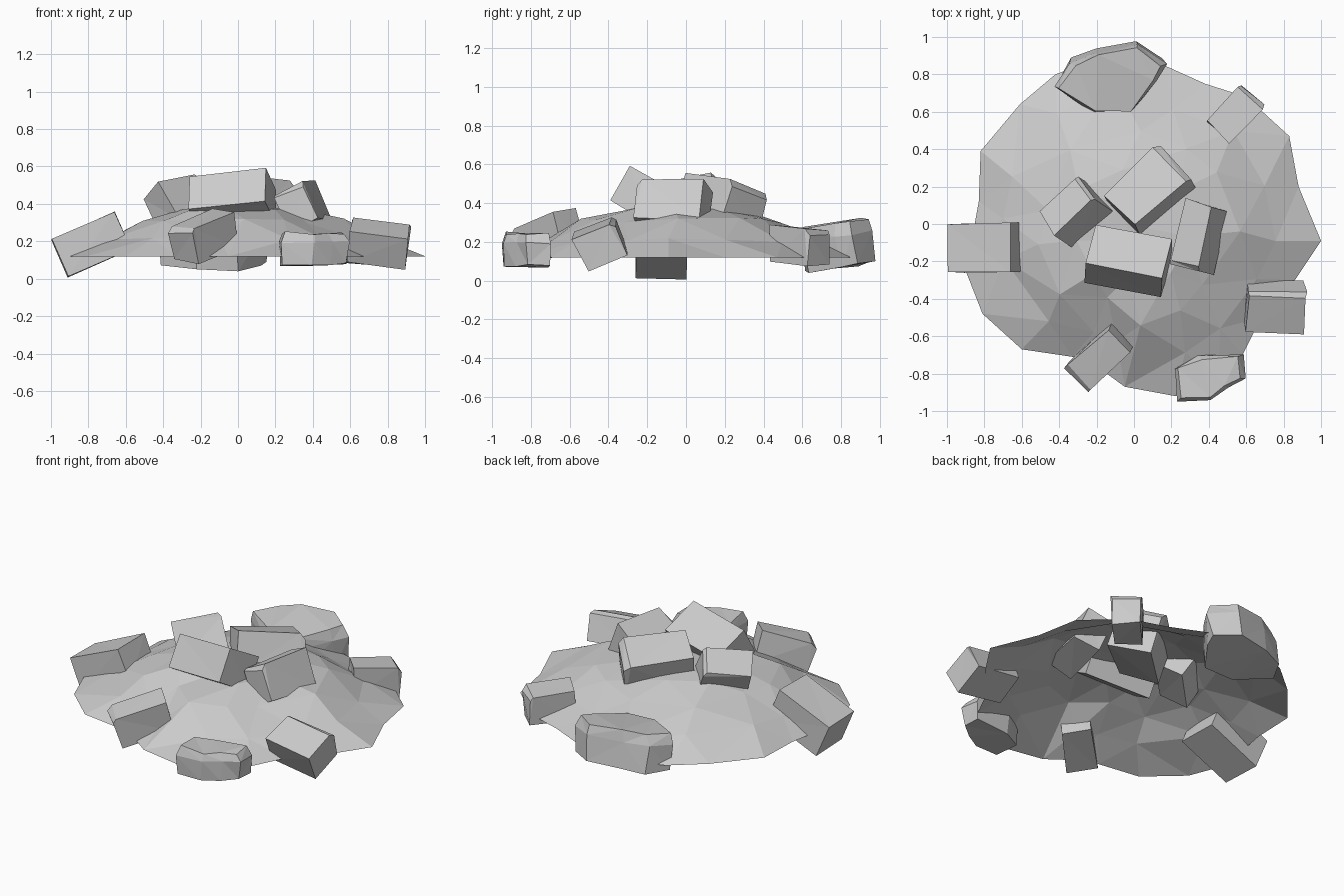
import bpy
import bmesh
import random
from math import radians
from mathutils import Vector, Matrix, Euler
from mathutils.geometry import delaunay_2d_cdt

random.seed(7)
default_cube = bpy.data.objects.get("Cube")
if default_cube:
    bpy.data.objects.remove(default_cube, do_unlink=True)

# One grey stone colour
stone = bpy.data.materials.new("stone_grey")
stone.use_nodes = True
stone_colour = (0.6, 0.6, 0.6, 1)
stone.diffuse_color = stone_colour
stone.node_tree.nodes["Principled BSDF"].inputs["Base Color"].default_value = stone_colour


def add_object(name, bm):
    mesh = bpy.data.meshes.new(name)
    bmesh.ops.recalc_face_normals(bm, faces=bm.faces)
    bm.to_mesh(mesh)
    bm.free()
    mesh.materials.append(stone)
    obj = bpy.data.objects.new(name, mesh)
    bpy.context.collection.objects.link(obj)
    return obj


def jitter(amount):
    return Vector([random.uniform(-amount, amount) for axis in range(3)])


def finish_rock(name, bm, centre, tilt, rough):
    """Nudge the corners, split into flat facets and tilt into place."""
    for v in bm.verts:
        v.co += jitter(rough)
    bmesh.ops.triangulate(bm, faces=bm.faces)
    turn = Euler([radians(a) for a in tilt]).to_matrix().to_4x4()
    bm.transform(Matrix.Translation(centre) @ turn)
    return add_object(name, bm)


def block(name, centre, size, tilt, chips=1, rough=0.01):
    """Broken block with a few chipped edges."""
    bm = bmesh.new()
    bmesh.ops.create_cube(bm, size=1)
    bmesh.ops.scale(bm, vec=size, verts=bm.verts)
    if chips:
        chipped = random.sample([e for e in bm.edges if all(v.co.z > 0 for v in e.verts)], chips)
        bmesh.ops.bevel(bm, geom=chipped, offset=min(size) * 0.14, segments=1, affect='EDGES')
    return finish_rock(name, bm, centre, tilt, rough)


def boulder(name, outline, z, height, tilt, rough=0.009):
    """Many-sided boulder: an outline stacked in three rings, narrower on top."""
    centre = sum((Vector(p) for p in outline), Vector((0, 0))) / len(outline)
    bm = bmesh.new()
    rings = []
    for level, width in ((-.5, .96), (.2, 1), (.5, .9)):
        rings.append([bm.verts.new(((Vector(p) - centre) * width).to_3d()
                                   + Vector((0, 0, level * height))) for p in outline])
    for low, high in zip(rings, rings[1:]):
        for i in range(len(outline)):
            bm.faces.new((low[i - 1], low[i], high[i], high[i - 1]))
    bm.faces.new(rings[0])
    bm.faces.new(rings[-1])
    return finish_rock(name, bm, (centre.x, centre.y, z), tilt, rough)


# Mound: open low-poly shell over an uneven rim
rim = [Vector(p) for p in (
    (1, -.09), (.88, .2), (.83, .47), (.6, .68), (.38, .75), (.18, .84),
    (-.1, .92), (-.42, .8), (-.61, .64), (-.82, .39), (-.83, .12),
    (-.87, -.1), (-.9, -.25), (-.81, -.48), (-.6, -.67), (-.33, -.71),
    (-.2, -.76), (-.05, -.87), (.22, -.92), (.45, -.82), (.58, -.7), (.68, -.5),
    (.86, -.3))]


def rim_point(t):
    i = int(t) % len(rim)
    return rim[i].lerp(rim[(i + 1) % len(rim)], t % 1)


flat = list(rim)
heights = [0.12] * len(rim)
for fraction, height, count in ((.8, .215, 15), (.57, .31, 12), (.36, .37, 8), (.12, .38, 3)):
    for k in range(count):
        t = (k + random.uniform(-.25, .25)) * len(rim) / count
        flat.append(rim_point(t % len(rim)) * (fraction + random.uniform(-.04, .04)))
        heights.append(height + random.uniform(-.015, .015))

points, _, triangles, sources, _, _ = delaunay_2d_cdt(
    flat, [], [list(range(len(rim)))], 1, 1e-5)
bm = bmesh.new()
verts = [bm.verts.new((p.x, p.y, heights[src[0]] if src else 0.12))
         for p, src in zip(points, sources)]
for tri in triangles:
    bm.faces.new([verts[i] for i in tri])
add_object("mound", bm)

# Rocks around the edge
block("left_edge_rock", (-.785, -.125, .185), (.37, .26, .22), (0, -24, 1), chips=0, rough=.004)
block("back_corner_rock", (.54, .585, .18), (.27, .165, .18), (0, 4, 47))
block("right_edge_rock", (.755, -.44, .19), (.31, .22, .19), (23, 8, -2))
block("front_edge_rock", (-.185, -.71, .225), (.32, .18, .19), (6, -17, 43))
boulder("back_edge_rock", ((-.43, .74), (-.34, .87), (-.2, .93), (.02, .97), (.17, .87),
                           (.13, .78), (0, .6), (-.22, .59)), .185, .23, (8, 0, 0))
boulder("front_corner_rock", ((.22, -.77), (.35, -.71), (.58, -.69), (.59, -.82),
                              (.5, -.88), (.4, -.94), (.23, -.95)), .16, .17, (0, 0, 0))

# Pile on the summit, bedded down through the mound
block("summit_front_slab", (-.03, -.2, .42), (.42, .24, .21), (-30, -6, -11), chips=0, rough=.005)
block("summit_back_slab", (.09, .17, .375), (.4, .25, .26), (-19, 5, 42))
block("summit_left_rock", (-.305, .065, .39), (.29, .18, .24), (-33, -9, 42))
block("summit_right_rock", (.345, -.07, .385), (.17, .36, .22), (0, -24, -14))
